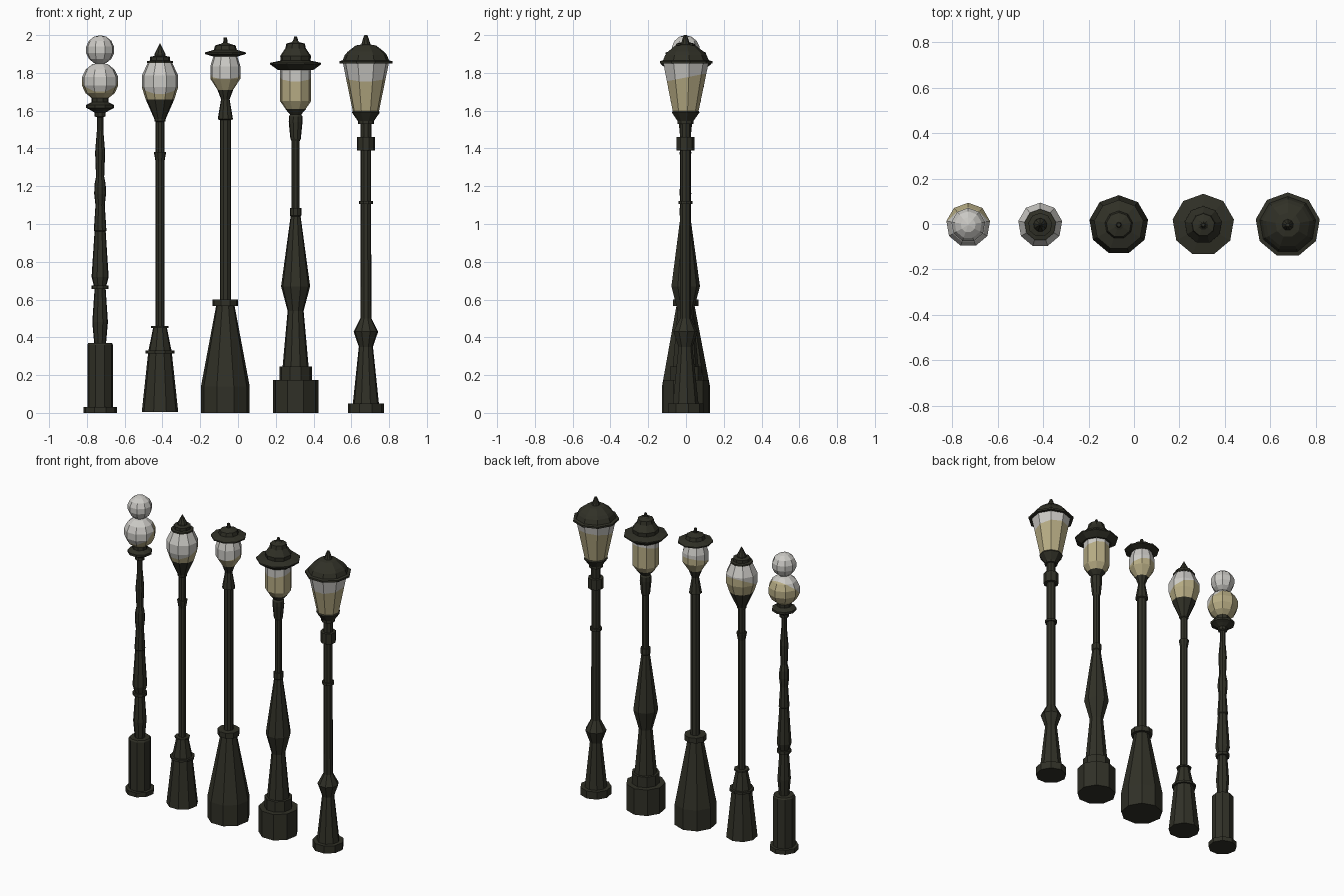
import bpy, bmesh, math
from mathutils import Vector

SIDES = 9
AXIS_Y = -0.004   # odd-sided rings are centred by their bounding box


def material(name, rgb):
    m = bpy.data.materials.new(name)
    m.diffuse_color = (*rgb, 1)
    return m


IRON = material("dark_iron", (0.03, 0.03, 0.02))
WHITE = material("pale_glass", (0.60, 0.59, 0.56))
AMBER = material("warm_glass", (0.47, 0.41, 0.23))


def lathe(name, x, profile, glow=None):
    """Turn (radius, height) pairs into a closed faceted solid.
    glow = (height, slope): glass below this tilted plane is warm coloured."""
    bm = bmesh.new()
    rings = []
    for r, z in profile:
        rings.append([bm.verts.new((r * math.cos(a), r * math.sin(a), z))
                      for a in (math.pi / 2 + 2 * math.pi * i / SIDES for i in range(SIDES))])
    for lo, hi in zip(rings, rings[1:]):
        for i in range(SIDES):
            j = (i + 1) % SIDES
            bm.faces.new((lo[i], lo[j], hi[j], hi[i]))
    bm.faces.new(rings[0][::-1])
    bm.faces.new(rings[-1])
    if glow:
        h, k = glow
        normal = Vector((0, -k, 1)).normalized()
        bmesh.ops.bisect_plane(bm, geom=bm.verts[:] + bm.edges[:] + bm.faces[:],
                               plane_co=(0, 0, h), plane_no=normal)
        for f in bm.faces:
            c = f.calc_center_median()
            f.material_index = int(c.z < h + k * c.y)
    me = bpy.data.meshes.new(name)
    bm.to_mesh(me)
    bm.free()
    for m in ((WHITE, AMBER) if glow else (IRON,)):
        me.materials.append(m)
    ob = bpy.data.objects.new(name, me)
    ob.location = (x, AXIS_Y, 0)
    bpy.context.collection.objects.link(ob)


def globe(r, z, bands=7):
    return [(max(r * math.sin(math.pi * i / bands), 0.002), z - r * math.cos(math.pi * i / bands))
            for i in range(bands + 1)]


# Lamp 1: turned post with two stacked globes
X = -0.73
lathe("globe_post", X, [
    (.09, 0), (.09, .03), (.069, .03), (.069, .36), (.063, .37), (.032, .37), (.042, .48),
    (.03, .655), (.045, .655), (.045, .675), (.034, .675), (.046, .72), (.03, .96), (.034, .965),
    (.025, 1.1), (.032, 1.16), (.03, 1.21), (.022, 1.25), (.027, 1.38), (.017, 1.5), (.017, 1.565),
    (.03, 1.57), (.03, 1.59), (.055, 1.605), (.076, 1.615), (.076, 1.63), (.045, 1.645), (.045, 1.68)])
lathe("lower_globe", X, globe(.1, 1.755), (1.77, .9))
lathe("upper_globe", X, globe(.077, 1.922), (1.8, 0))

# Lamp 2: slim post with a cup, single globe and spiked cap
X = -0.413
lathe("cup_post", X, [
    (.098, .005), (.064, .315), (.077, .315), (.077, .33), (.062, .33), (.037, .45), (.047, .45),
    (.047, .46), (.024, .46), (.024, 1.33), (.032, 1.375), (.032, 1.382), (.023, 1.382), (.023, 1.54),
    (.03, 1.545), (.03, 1.555), (.077, 1.66), (.06, 1.665)])
lathe("single_globe", X, [(.077, 1.66), (.098, 1.725), (.098, 1.785), (.065, 1.855)], (1.73, .5))
lathe("spike_cap", X, [
    (.07, 1.852), (.07, 1.862), (.053, 1.865), (.053, 1.885), (.03, 1.89), (.03, 1.9), (.002, 1.955)])

# Lamp 3: wide conical base with a small round lantern
X = -0.067
lathe("cone_post", X, [
    (.131, 0), (.131, .14), (.05, .565), (.069, .565), (.069, .6), (.03, .6), (.03, 1.55),
    (.041, 1.555), (.023, 1.66), (.042, 1.71)])
lathe("round_lantern", X, [(.042, 1.71), (.081, 1.77), (.081, 1.835), (.06, 1.9)], (1.79, .3))
lathe("wide_cap", X, [
    (.07, 1.888), (.11, 1.9), (.11, 1.908), (.062, 1.922), (.055, 1.945), (.022, 1.955),
    (.012, 1.96), (.009, 1.988)])

# Lamp 4: stepped base, swelling post and cylindrical lantern
X = 0.305
lathe("swelling_post", X, [
    (.122, 0), (.122, .175), (.087, .175), (.087, .245), (.07, .245), (.043, .54), (.078, .67),
    (.027, 1.04), (.031, 1.045), (.031, 1.085), (.022, 1.085), (.022, 1.44), (.028, 1.45),
    (.037, 1.54), (.036, 1.57), (.03, 1.58), (.057, 1.61)])
lathe("cylinder_lantern", X, [(.055, 1.61), (.083, 1.65), (.083, 1.83)], (1.775, .25))
lathe("brimmed_cap", X, [
    (.095, 1.815), (.137, 1.845), (.137, 1.853), (.08, 1.865), (.083, 1.89), (.055, 1.93),
    (.05, 1.955), (.022, 1.962), (.014, 1.97), (.007, 1.993)])

# Lamp 5: large tapered lantern
X = 0.677
lathe("ringed_post", X, [
    (.097, 0), (.097, .05), (.07, .05), (.038, .35), (.066, .43), (.03, .5), (.028, 1.105),
    (.038, 1.105), (.038, 1.122), (.028, 1.122), (.028, 1.39), (.048, 1.39), (.048, 1.46),
    (.03, 1.46), (.03, 1.53), (.043, 1.53), (.043, 1.545), (.075, 1.59), (.07, 1.6)])
lathe("tapered_lantern", X, [(.07, 1.595), (.124, 1.855)], (1.775, .2))
lathe("domed_cap", X, [
    (.143, 1.85), (.143, 1.862), (.125, 1.866), (.113, 1.895), (.098, 1.912), (.055, 1.945),
    (.025, 1.95), (.02, 1.965), (.016, 1.98), (.008, 2.0)])
